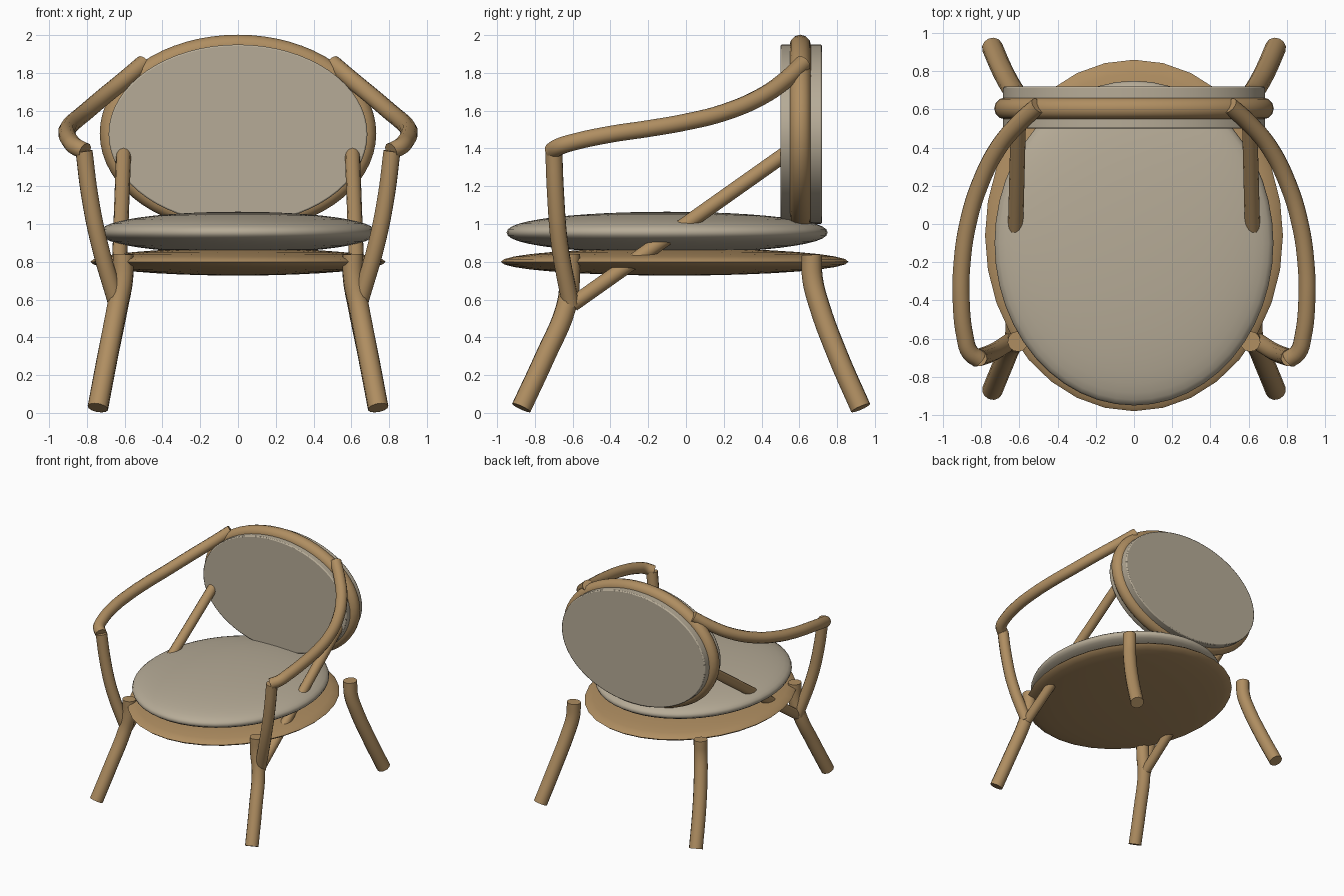
import bpy, math

cube = bpy.data.objects.get("Cube")
if cube:
    bpy.data.objects.remove(cube, do_unlink=True)


def material(name, rgb):
    mat = bpy.data.materials.new(name)
    mat.use_nodes = True
    colour = (*rgb, 1)
    mat.diffuse_color = colour
    mat.node_tree.nodes["Principled BSDF"].inputs["Base Color"].default_value = colour
    return mat


wood = material("warm wood", (0.43, 0.27, 0.12))
fabric = material("beige fabric", (0.47, 0.41, 0.31))


def finish(obj, name, mat, angle=40):
    obj.name = name
    obj.data.materials.clear()
    obj.data.materials.append(mat)
    bpy.ops.object.select_all(action="DESELECT")
    obj.select_set(True)
    bpy.context.view_layer.objects.active = obj
    bpy.ops.object.transform_apply(location=False, rotation=True, scale=True)
    bpy.ops.object.shade_smooth_by_angle(angle=math.radians(angle))
    return obj


def rod(name, points, radius, closed=False):
    """Round wooden rod following a smooth path."""
    curve = bpy.data.curves.new(name, "CURVE")
    curve.dimensions = "3D"
    curve.bevel_depth = radius
    curve.bevel_resolution = 4
    curve.use_fill_caps = True
    curve.resolution_u = 5
    spline = curve.splines.new("POLY" if closed else "BEZIER")
    if closed:
        spline.points.add(len(points) - 1)
        for p, co in zip(spline.points, points):
            p.co = (*co, 1)
        spline.use_cyclic_u = True
    else:
        spline.bezier_points.add(len(points) - 1)
        for p, co in zip(spline.bezier_points, points):
            p.co = co
            p.handle_left_type = p.handle_right_type = "AUTO"
    obj = bpy.data.objects.new(name, curve)
    bpy.context.collection.objects.link(obj)
    bpy.ops.object.select_all(action="DESELECT")
    obj.select_set(True)
    bpy.context.view_layer.objects.active = obj
    bpy.ops.object.convert(target="MESH")
    return finish(bpy.context.object, name, wood)


# Lens-shaped wooden seat base
bpy.ops.mesh.primitive_uv_sphere_add(segments=32, ring_count=16, radius=1, location=(0, -0.06, 0.8))
base = bpy.context.object
base.scale = (0.78, 0.92, 0.073)
finish(base, "seat_base", wood, 60)

# Seat cushion, a flattened sphere with a fuller rim
bpy.ops.mesh.primitive_uv_sphere_add(segments=48, ring_count=24, radius=1, location=(0, -0.1, 0.955))
cushion = bpy.context.object
for v in cushion.data.vertices:
    v.co.z = math.copysign(abs(v.co.z) ** 0.9, v.co.z)
cushion.scale = (0.73, 0.85, 0.11)
finish(cushion, "seat_cushion", fabric, 60)

# Upright oval back cushion
bpy.ops.mesh.primitive_cylinder_add(vertices=64, radius=1, depth=1, location=(0, 0.61, 1.475),
                                    rotation=(math.pi / 2, 0, 0))
back = bpy.context.object
back.scale = (0.685, 0.475, 0.22)
finish(back, "back_cushion", fabric)
bevel = back.modifiers.new("soft_edge", "BEVEL")
bevel.width = 0.008
bevel.segments = 2
bevel.limit_method = "ANGLE"

# Wooden ring around the back cushion
steps = 64
ring = []
for i in range(steps):
    a = math.tau * i / steps
    ring.append((0.675 * math.cos(a), 0.605, 1.48 + 0.465 * math.sin(a)))
rod("back_ring", ring, 0.057, closed=True)

# Paths for one side of the frame
paths = {
    "arm": (0.046, [(0.5, 0.62, 1.85), (0.6, 0.53, 1.765), (0.71, 0.4, 1.675), (0.81, 0.2, 1.59),
                    (0.87, 0, 1.54), (0.9, -0.2, 1.505), (0.905, -0.4, 1.475),
                    (0.885, -0.59, 1.435), (0.86, -0.67, 1.41), (0.81, -0.71, 1.385)]),
    "arm_post": (0.046, [(0.815, -0.7, 1.385), (0.785, -0.69, 1.15), (0.735, -0.67, 0.9),
                         (0.64, -0.61, 0.57)]),
    "front_leg": (0.054, [(0.742, -0.872, 0.027), (0.69, -0.745, 0.3), (0.64, -0.635, 0.56),
                          (0.61, -0.615, 0.71), (0.608, -0.615, 0.84)]),
    "back_leg": (0.055, [(0.742, 0.925, 0.026), (0.69, 0.805, 0.3), (0.635, 0.705, 0.57),
                         (0.61, 0.67, 0.71), (0.605, 0.665, 0.835)]),
    "brace": (0.04, [(0.635, -0.6, 0.575), (0.605, 0.56, 1.395)]),
}
for side, sign in (("left", 1), ("right", -1)):
    for part, (radius, points) in paths.items():
        rod(f"{side}_{part}", [(sign * x, y, z) for x, y, z in points], radius)
